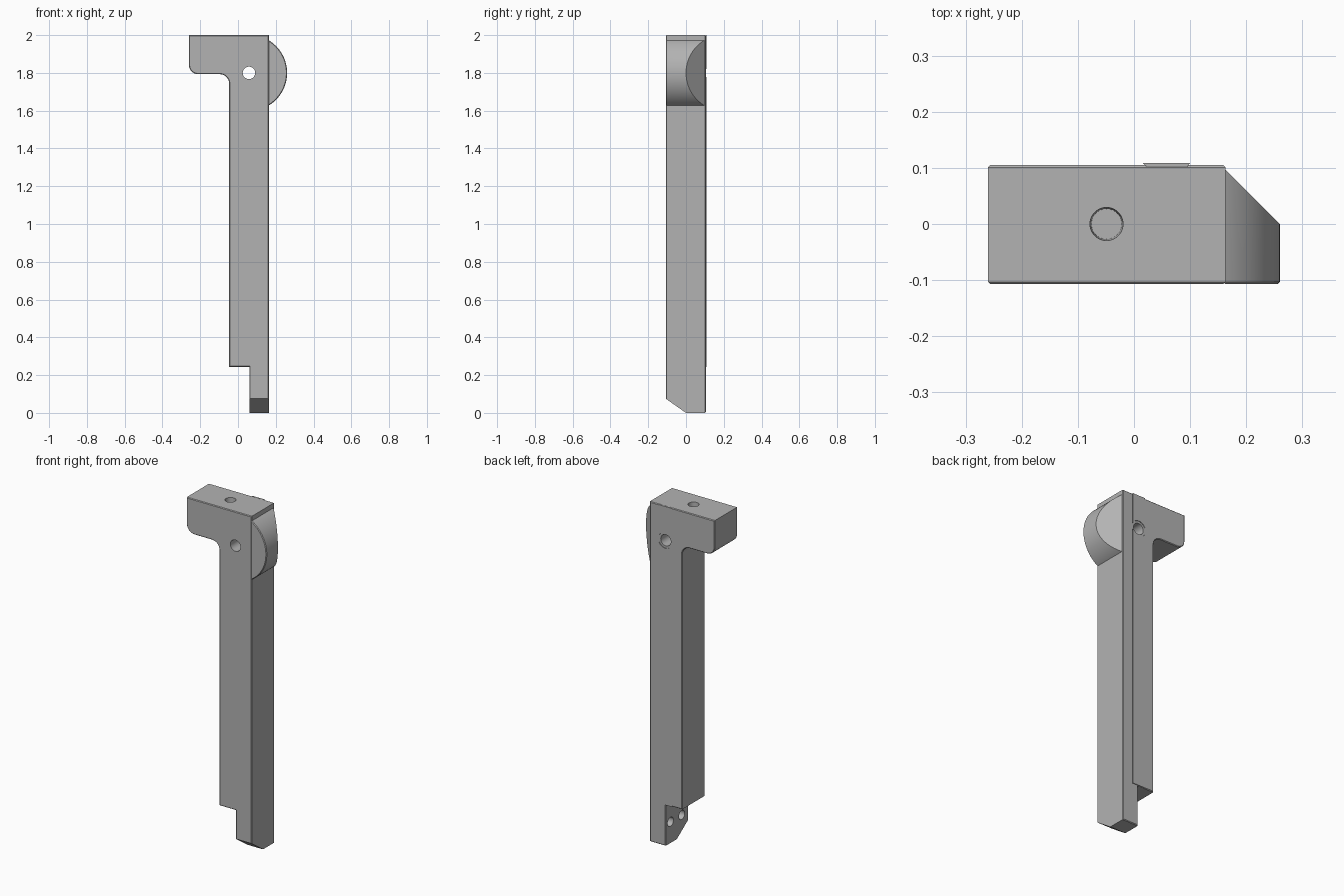
import bpy, bmesh
from math import sin, cos, pi, radians
from mathutils import Vector, Matrix

cube = bpy.data.objects.get("Cube")
if cube:
    bpy.data.objects.remove(cube, do_unlink=True)

GREY = (0.45, 0.45, 0.45, 1)
grey = bpy.data.materials.new("plain grey")
grey.use_nodes = True
grey.diffuse_color = GREY
grey.node_tree.nodes["Principled BSDF"].inputs["Base Color"].default_value = GREY

FRONT, BACK, RIDGE_BACK = -0.107, 0.105, 0.109
LEFT, RIGHT, LEG, FOOT = -0.26, 0.163, -0.047, 0.06
TOP, ARM, STEP, ROUND = 2.0, 1.793, 0.243, 0.05
PIVOT = Vector((0.058, 0, 1.8))


def arc(cx, cz, r, a0, a1, n=12):
    """Points along an arc in the front plane, angles in degrees."""
    angles = [radians(a0 + (a1 - a0) * i / n) for i in range(n + 1)]
    return [(cx + r * cos(a), cz + r * sin(a)) for a in angles]


def finish(name, bm):
    bmesh.ops.recalc_face_normals(bm, faces=bm.faces)
    mesh = bpy.data.meshes.new(name)
    bm.to_mesh(mesh)
    bm.free()
    mesh.materials.append(grey)
    obj = bpy.data.objects.new(name, mesh)
    bpy.context.collection.objects.link(obj)
    return obj


def extrude(outline, y0, y1, bevel=0.0):
    """Extrude a front outline in depth, softening the rims of both caps."""
    bm = bmesh.new()
    face = bm.faces.new([bm.verts.new((x, y0, z)) for x, z in outline])
    new = bmesh.ops.extrude_face_region(bm, geom=[face])["geom"]
    bmesh.ops.translate(bm, vec=(0, y1 - y0, 0),
                        verts=[v for v in new if isinstance(v, bmesh.types.BMVert)])
    bmesh.ops.recalc_face_normals(bm, faces=bm.faces)
    if bevel:
        rims = [e for e in bm.edges if abs(e.verts[0].co.y - e.verts[1].co.y) < 1e-6]
        bmesh.ops.bevel(bm, geom=rims, offset=bevel, segments=1,
                        affect='EDGES', clamp_overlap=True)
    return bm


def slice_off(bm, point, normal):
    """Remove everything on the normal side of a plane and cap the cut."""
    cut = bmesh.ops.bisect_plane(bm, geom=bm.verts[:] + bm.edges[:] + bm.faces[:],
                                 plane_co=point, plane_no=normal, clear_outer=True)
    edges = [e for e in cut["geom_cut"] if isinstance(e, bmesh.types.BMEdge)]
    bmesh.ops.holes_fill(bm, edges=edges, sides=0)


def drill(obj, center, axis, radius, depth, taper=1.0):
    """Cut a round hole centred on a point along an axis."""
    bm = bmesh.new()
    turn = Vector((0, 0, 1)).rotation_difference(Vector(axis)).to_matrix().to_4x4()
    bmesh.ops.create_cone(bm, cap_ends=True, segments=40, radius1=radius * taper,
                          radius2=radius, depth=depth,
                          matrix=Matrix.Translation(center) @ turn)
    cutter = finish("hole_cutter", bm)
    cutter.hide_render = True
    mod = obj.modifiers.new("hole", 'BOOLEAN')
    mod.operation, mod.solver, mod.object = 'DIFFERENCE', 'EXACT', cutter
    bpy.context.view_layer.objects.active = obj
    bpy.ops.object.modifier_apply(modifier=mod.name)
    bpy.data.objects.remove(cutter, do_unlink=True)


# Main body: head arm, long leg and stepped foot
outline = [(LEFT, TOP)]
outline += arc(LEFT + ROUND, ARM + ROUND, ROUND, 180, 270)
outline += arc(LEG - ROUND, ARM - ROUND, ROUND, 90, 0)
outline += [(LEG, STEP), (FOOT, STEP), (FOOT, 0), (RIGHT, 0), (RIGHT, TOP)]
bm = extrude(outline, FRONT, BACK, 0.004)
slice_off(bm, (0, 0, 0), (0, -0.075, -0.107))
body = finish("stepped_leg_body", bm)

# Pivot hole, top socket and two foot screw sockets
drill(body, PIVOT, (0, 1, 0), 0.033, 0.5)
drill(body, (-0.049, 0, TOP - 0.04), (0, 0, 1), 0.03, 0.12, 0.9)
for y in (0.058, -0.047):
    drill(body, (FOOT, y, 0.125), (-1, 0, 0), 0.027, 0.14)

# Rounded boss on the side, with its back sliced at an angle
half = 43
boss_outline = arc(PIVOT.x, PIVOT.z, 0.202, -60, 60, 40)
bm = extrude(boss_outline, FRONT, BACK - 0.003, 0.004)
slice_off(bm, (0.26, 0, 0), (1, 1, 0))
slice_off(bm, (RIGHT - 0.004, 0, 0), (-1, 0, 0))
boss = finish("side_boss", bm)

# Dovetail ridge along the back, interrupted around the pivot hole
bm = bmesh.new()
section = [(0.023, BACK - 0.003), (0.015, RIDGE_BACK), (0.1, RIDGE_BACK), (0.095, BACK - 0.003)]
face = bm.faces.new([bm.verts.new((x, y, STEP)) for x, y in section])
new = bmesh.ops.extrude_face_region(bm, geom=[face])["geom"]
bmesh.ops.translate(bm, vec=(0, 0, TOP - STEP),
                    verts=[v for v in new if isinstance(v, bmesh.types.BMVert)])
ridge = finish("back_ridge", bm)
drill(ridge, PIVOT + Vector((0, BACK, 0)), (0, 1, 0), 0.046, 0.1)

# Smooth the curves while keeping the edges crisp
for obj in (body, boss, ridge):
    bpy.ops.object.select_all(action='DESELECT')
    obj.select_set(True)
    bpy.context.view_layer.objects.active = obj
    bpy.ops.object.shade_smooth_by_angle(angle=radians(30))
